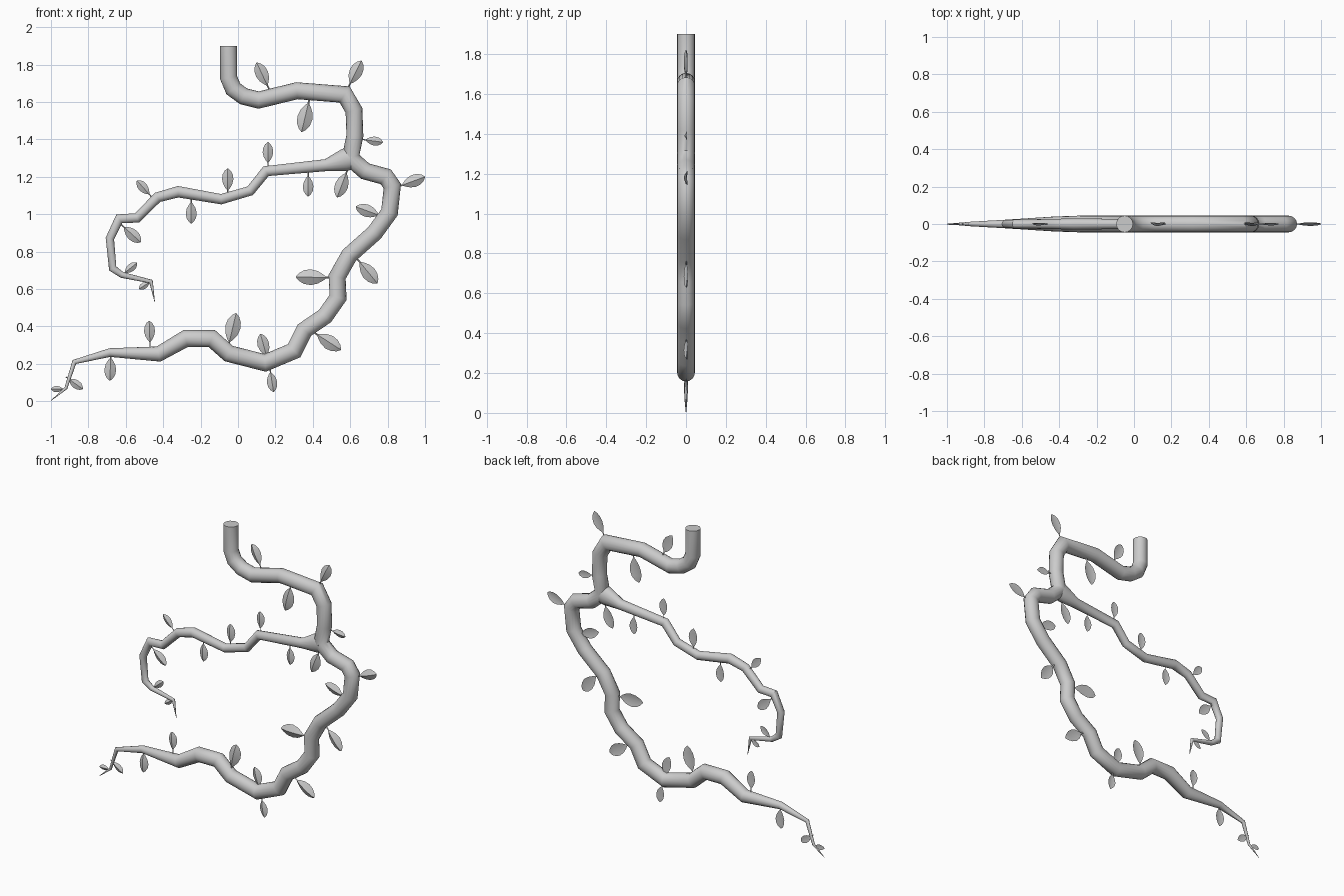
import bpy, bmesh, math
from mathutils import Vector

if "Cube" in bpy.data.objects:
    bpy.data.objects.remove(bpy.data.objects["Cube"])

SIDES = 16


def finish(bm, name, angle):
    bmesh.ops.remove_doubles(bm, verts=bm.verts, dist=1e-5)
    bmesh.ops.recalc_face_normals(bm, faces=bm.faces)
    me = bpy.data.meshes.new(name)
    bm.to_mesh(me)
    bm.free()
    ob = bpy.data.objects.new(name, me)
    bpy.context.collection.objects.link(ob)
    bpy.context.view_layer.objects.active = ob
    ob.select_set(True)
    bpy.ops.object.shade_smooth_by_angle(angle=math.radians(angle))
    ob.select_set(False)
    return ob


def skin(bm, rings):
    # join successive vertex rings and cap both ends
    n = len(rings[0])
    vs = [[bm.verts.new(p) for p in r] for r in rings]
    for a, b in zip(vs, vs[1:]):
        for i in range(n):
            j = (i + 1) % n
            bm.faces.new((a[i], a[j], b[j], b[i]))
    bm.faces.new(vs[0])
    bm.faces.new(vs[-1])


def tube(name, path):
    # mitred sweep along a path in the XZ plane; path items are (x, z, radius)
    pts = [Vector((x, 0, z)) for x, z, r in path]
    rings = []
    for i, p in enumerate(pts):
        a = (p - pts[i - 1]).normalized() if i else None
        b = (pts[i + 1] - p).normalized() if i + 1 < len(pts) else None
        t = ((a or b) + (b or a)).normalized()
        side = Vector((t.z, 0, -t.x))
        r = max(path[i][2], 0.001)
        miter = min(1.3, 1 / max(0.1, t.dot(a or b)))
        ring = []
        for k in range(SIDES):
            g = 2 * math.pi * k / SIDES
            ring.append(p + side * (r * miter * math.cos(g))
                        + Vector((0, min(r, 0.045) * math.sin(g), 0)))
        rings.append(ring)
    bm = bmesh.new()
    skin(bm, rings)
    return finish(bm, name, 50)


def leaf(name, x0, z0, x1, z1):
    # short stalk widening into a folded blade
    base = Vector((x0, 0, z0))
    axis = Vector((x1, 0, z1)) - base
    length = axis.length
    side = Vector((axis.z, 0, -axis.x)).normalized()
    half = 0.21 * length
    rings = []
    for t, w in ((0, .12), (.2, .12), (.28, .42), (.42, .8), (.6, 1),
                 (.78, .88), (.92, .5), (1, .06)):
        p = base + axis * t
        e = half * w
        fold = 0.24 * e
        y = Vector((0, 1, 0))
        thick = max(0.12 * half, 0.003) if w > .1 else 0.001
        rings.append([p + side * e + y * fold, p - y * (fold + thick * .5),
                      p - side * e + y * fold, p - y * (fold * .6 - thick)])
    bm = bmesh.new()
    skin(bm, rings)
    return finish(bm, name, 30)


# Main vine, hanging end to thin tip
R = 0.045
thick_part = [(-.05, 1.90), (-.05, 1.73), (-.025, 1.67), (.03, 1.63), (.11, 1.61),
              (.315, 1.66), (.57, 1.64), (.62, 1.555), (.625, 1.42), (.60, 1.30),
              (.68, 1.23), (.79, 1.20), (.825, 1.15), (.81, 1.01), (.73, .90),
              (.595, .78), (.53, .665), (.535, .555), (.465, .455), (.355, .38),
              (.30, .27), (.145, .205), (-.05, .255), (-.14, .335), (-.28, .335)]
tube("main_vine", [(x, z, R) for x, z in thick_part] +
     [(-.425, .252, .04), (-.685, .26, .023), (-.875, .21, .012),
      (-.92, .07, .008), (-1, .003, 0)])

# Side branch, flared where it leaves the vine
tube("side_branch", [(.61, 1.30, .06), (.57, 1.29, .06), (.47, 1.262, .032),
                     (.15, 1.23, .027), (.065, 1.125, .026), (-.09, 1.08, .027),
                     (-.32, 1.12, .03), (-.43, 1.09, .027), (-.54, .98, .025),
                     (-.635, .975, .024), (-.685, .87, .022), (-.67, .71, .02),
                     (-.62, .675, .016), (-.465, .64, .01), (-.445, .53, 0)])

# Leaves: base x, z then tip x, z
leaves = [
    (.17, 1.66, .10, 1.81), (.385, 1.63, .34, 1.44), (.585, 1.67, .66, 1.82),
    (.66, 1.40, .775, 1.385), (.85, 1.145, 1.0, 1.20), (.16, 1.25, .16, 1.385),
    (.375, 1.23, .375, 1.095), (.59, 1.25, .53, 1.09), (-.055, 1.10, -.055, 1.245),
    (-.25, 1.09, -.25, .95), (-.46, 1.09, -.54, 1.18), (.78, .985, .63, 1.04),
    (.63, .77, .745, .63), (.51, .66, .31, .665), (.395, .375, .55, .275),
    (-.63, .95, -.52, .85), (-.62, .675, -.54, .74), (-.46, .645, -.53, .60),
    (-.47, .29, -.475, .43), (-.055, .28, -.01, .47), (.16, .215, .12, .36),
    (.17, .18, .19, .05), (-.68, .26, -.685, .11), (-.92, .13, -.83, .065),
    (-.92, .065, -1.0, .065)]
for i, l in enumerate(leaves, 1):
    leaf(f"leaf_{i:02d}", *l)
